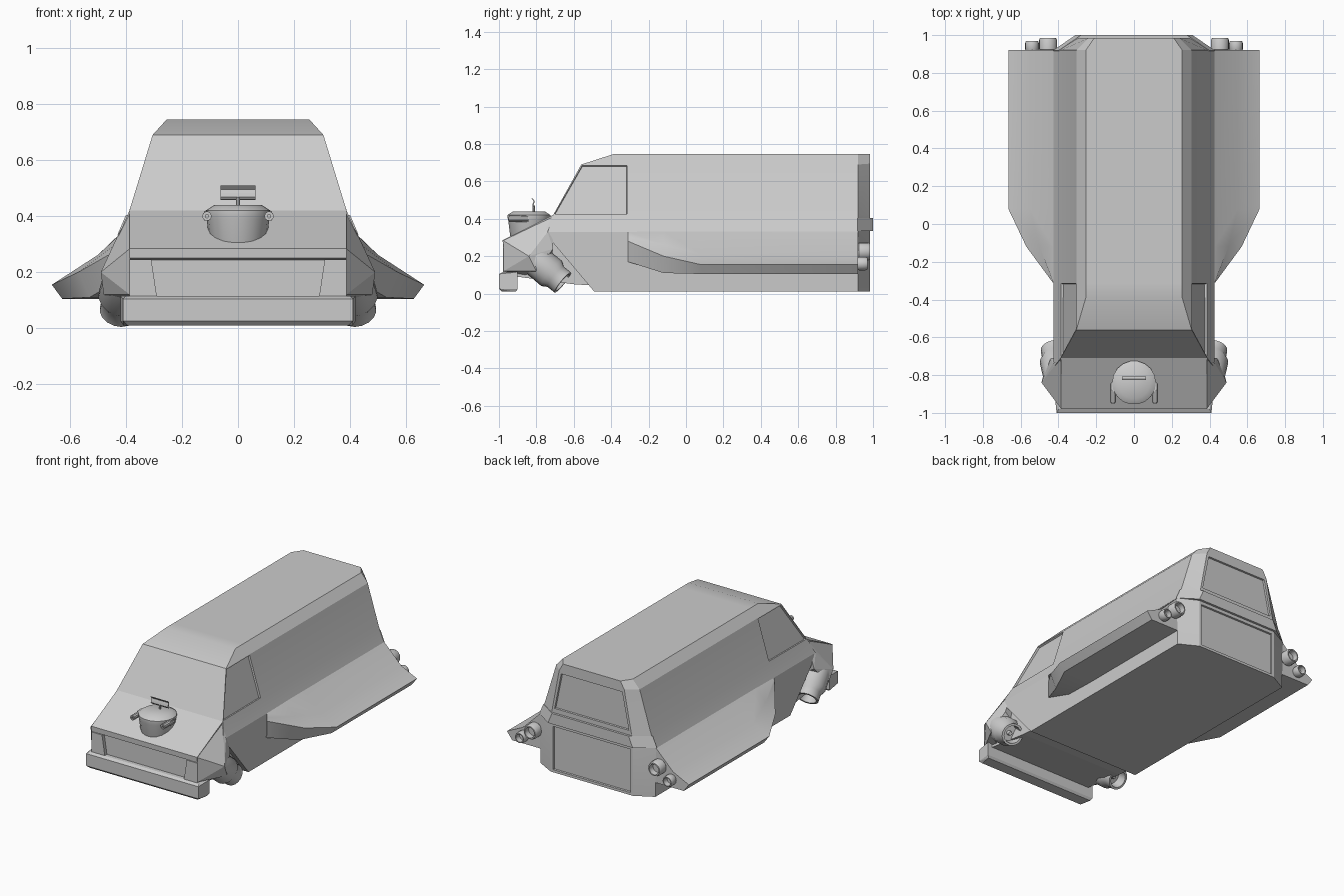
import bpy, bmesh, math
from mathutils import Vector

if "Cube" in bpy.data.objects:
    bpy.data.objects.remove(bpy.data.objects["Cube"])


def finish(name, bm, angle=0):
    bmesh.ops.remove_doubles(bm, verts=bm.verts, dist=1e-5)
    bmesh.ops.recalc_face_normals(bm, faces=bm.faces)
    me = bpy.data.meshes.new(name)
    bm.to_mesh(me)
    bm.free()
    ob = bpy.data.objects.new(name, me)
    bpy.context.collection.objects.link(ob)
    if angle:
        bpy.ops.object.select_all(action='DESELECT')
        ob.select_set(True)
        bpy.context.view_layer.objects.active = ob
        bpy.ops.object.shade_smooth_by_angle(angle=math.radians(angle))
    return ob


def hull(name, pts, s=1):
    bm = bmesh.new()
    for x, y, z in pts:
        bm.verts.new((s * x, y, z))
    bmesh.ops.convex_hull(bm, input=bm.verts)
    return finish(name, bm)


def prism(name, profile, w):
    """Extrude a closed y-z profile across x from -w to w."""
    bm = bmesh.new()
    f = bm.faces.new([bm.verts.new((-w, y, z)) for y, z in profile])
    r = bmesh.ops.extrude_face_region(bm, geom=[f])
    bmesh.ops.translate(bm, vec=(2 * w, 0, 0),
                        verts=[v for v in r['geom'] if isinstance(v, bmesh.types.BMVert)])
    return finish(name, bm)


def lathe(name, profile, base, axis, n=16):
    """Spin (radius, distance) points around an axis from base."""
    rot = Vector(axis).to_track_quat('Z', 'Y')
    bm = bmesh.new()
    rings = []
    for r, t in profile:
        rings.append([bm.verts.new(Vector(base) + rot @ Vector(
            (r * math.cos(2 * math.pi * i / n), r * math.sin(2 * math.pi * i / n), t))) for i in range(n)])
    for a, b in zip(rings, rings[1:]):
        for i in range(n):
            j = (i + 1) % n
            bm.faces.new((a[i], a[j], b[j], b[i]))
    bm.faces.new(rings[0])
    bm.faces.new(rings[-1])
    return finish(name, bm, 35)


# Main hull: mirrored half-sections lofted from back to front
full = [(.255, .745), (.305, .69), (.388, .42), (.427, .33), (.42, .01)]
rear = [(.21, .985, .745), (.238, .985, .695), (.29, .985, .42), (.3, .985, .33), (.3, .985, .01)]
front = [(.255, -.39, .745), (.305, -.56, .69), (.388, -.71, .42), (.427, -.76, .33), (.42, -.49, .01)]
sections = [rear] + [[(x, y, z) for x, z in full] for y in (.92, -.31)] + [front]
bm = bmesh.new()
L, R = ([[bm.verts.new((s * x, y, z)) for x, y, z in sec] for sec in sections] for s in (-1, 1))
windows, panels = [], []
for k in range(3):
    for side in (L, R):
        for i in range(4):
            f = bm.faces.new((side[k][i], side[k][i + 1], side[k + 1][i + 1], side[k + 1][i]))
            if k == 2 and i == 1:
                windows.append(f)         # cab side windows
    for i in (0, 4):
        bm.faces.new((L[k][i], R[k][i], R[k + 1][i], L[k + 1][i]))
for k in (0, 3):
    for i in range(4):
        f = bm.faces.new((L[k][i], R[k][i], R[k][i + 1], L[k][i + 1]))
        if k == 0 and i in (1, 3):
            panels.append(f)              # rear window and rear door
bmesh.ops.recalc_face_normals(bm, faces=bm.faces)
for faces, edge in ((windows, .008), (panels, .024)):
    bmesh.ops.inset_individual(bm, faces=faces, thickness=edge)
    bmesh.ops.inset_individual(bm, faces=faces, thickness=.002, depth=-.012)
finish("hull_body", bm, 20)

# Rear belt band, tapered to follow the hull sides
hull("rear_band", [(s * (x - dx), y, z) for s in (-1, 1) for z, dx in ((.335, 0), (.405, .03))
                   for x, y in ((.40, .91), (.43, .918), (.31, 1.0))])

# Nose with sloped hood and recessed grille, bumper
prism("nose", [(-.70, .425), (-.98, .285), (-.978, .25), (-.955, .244), (-.955, .11),
               (-.9, .09), (-.6, .05), (-.45, .04), (-.45, .35)], .387)
hull("bumper", [(s * x, y, z) for s in (-1, 1) for x, y, z in (
    (.41, -1, .105), (.41, -1, .025), (.395, -.985, .01), (.40, -.98, .115),
    (.42, -.9, .115), (.42, -.9, .025), (.41, -.91, .01))])

for s, side in ((-1, "left"), (1, "right")):
    # Corner lamp housings
    hull(side + "_lamp", [(x, y, z) for y in (-.978, -.94) for x, z in (
        (.31, .246), (.29, .115), (.387, .246), (.387, .115))], s)

    # Front fender wedge
    hull(side + "_fender", [(.385, -.98, .285), (.387, -.975, .12), (.49, -.84, .2), (.48, -.80, .12),
                            (.43, -.74, .33), (.388, -.71, .41), (.44, -.71, .24),
                            (.387, -.86, .1), (.38, -.72, .2)], s)

    # Tilted front thruster with open nozzle
    lathe(side + "_front_thruster", [(.06, 0), (.085, .03), (.088, .17), (.07, .20), (.07, .25),
                                     (.056, .25), (.05, .19), (.016, .19), (.012, .215)],
          (s * .385, -.85, .215), (s * .04, .19, -.155))

    # Flared side skirt, continuing smoothly from the waist
    secs = [(-.31, [(.40, .335), (.427, .33), (.43, .28), (.427, .17), (.40, .17)]),
            (-.12, [(.40, .35), (.427, .332), (.50, .262), (.57, .2), (.53, .11), (.40, .11)]),
            (.08, [(.40, .35), (.427, .332), (.55, .21), (.665, .155), (.628, .105), (.40, .105)]),
            (.92, [(.40, .35), (.427, .332), (.55, .21), (.665, .155), (.628, .105), (.40, .105)])]
    secs[0][1].insert(2, (.43, .305))
    bm = bmesh.new()
    rings = [[bm.verts.new((s * x, y, z)) for x, z in pts] for y, pts in secs]
    for a, b in zip(rings, rings[1:]):
        for i in range(6):
            j = (i + 1) % 6
            bm.faces.new((a[i], a[j], b[j], b[i]))
    bm.faces.new(rings[0])
    bm.faces.new(rings[-1])
    finish(side + "_skirt", bm, 30)

    # Rear exhaust pair
    for label, x, z, r, end in (("inner", .455, .225, .048, .985), ("outer", .54, .16, .036, .97)):
        t = end - .88
        lathe(f"{side}_{label}_exhaust", [(r * .85, 0), (r * .85, .035), (r, .045), (r, t - .012),
                                          (r * .88, t), (r * .72, t), (r * .65, t - .035)],
              (s * x, .88, z), (0, 1, 0))

    # Turret guns
    lathe(side + "_gun", [(.016, 0), (.017, .008), (.017, .1), (.011, .1), (.011, .105), (.006, .105), (.006, .09)],
          (s * .111, -.845, .40), (0, -1, 0), 10)
    hull(side + "_gun_mount", [(x, y, z) for x in (.08, .122) for y in (-.88, -.84) for z in (.385, .418)], s)

# Hood turret
lathe("turret", [(.09, 0), (.102, .03), (.112, .11), (.116, .125), (.116, .14), (.085, .16)],
      (0, -.84, .28), (0, 0, 1), 18)

# Sensor stem and curved plate
lathe("sensor_stem", [(.007, 0), (.007, .04)], (0, -.815, .43), (0, 0, 1), 8)
curve = [(-.808, .458), (-.815, .468), (-.812, .482), (-.808, .495), (-.82, .508)]
prism("sensor_plate", curve + [(y - .007, z + .001) for y, z in reversed(curve)], .063)
